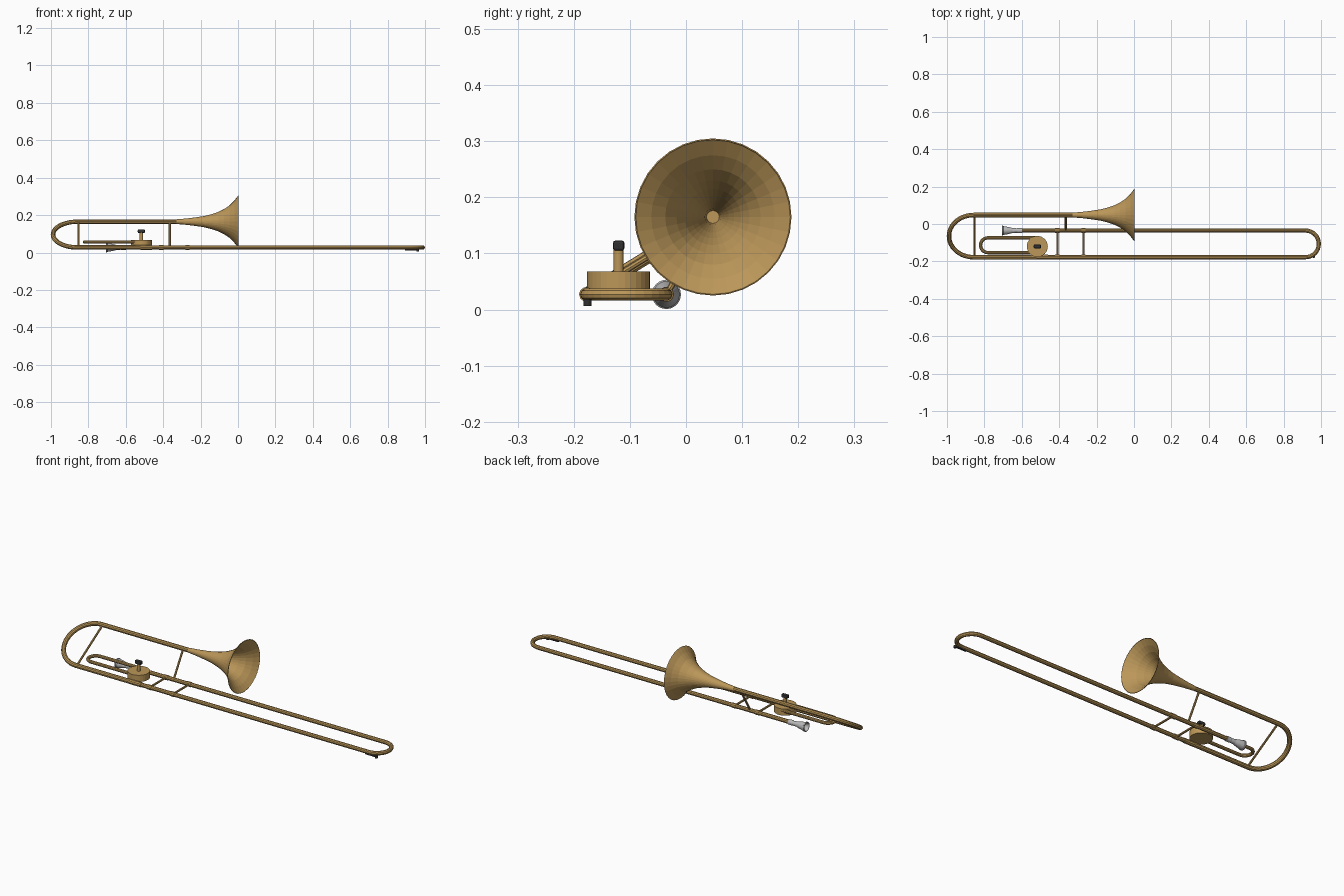
import bpy, bmesh, math
from mathutils import Vector

if "Cube" in bpy.data.objects:
    bpy.data.objects.remove(bpy.data.objects["Cube"])


def material(name, rgb):
    m = bpy.data.materials.new(name)
    m.diffuse_color = (*rgb, 1)
    m.use_nodes = True
    m.node_tree.nodes["Principled BSDF"].inputs["Base Color"].default_value = m.diffuse_color
    return m


BRASS = material("brass", (0.50, 0.31, 0.10))
SILVER = material("silver", (0.50, 0.50, 0.50))
BLACK = material("black", (0.03, 0.03, 0.03))

BELL = (0.048, 0.165)      # (y, z) of the bell axis
LEAD = (-0.035, 0.027)     # slide tube on the mouthpiece side
OUTER = (-0.1775, 0.027)   # slide tube on the valve side
VALVE = Vector((-0.517, -0.12, 0))


def at(x, yz):
    return Vector((x, *yz))


def tube(name, points, r, mat=BRASS, sides=16):
    c = bpy.data.curves.new(name, 'CURVE')
    c.dimensions = '3D'
    c.bevel_depth = r
    c.bevel_resolution = sides // 4 - 1
    c.use_fill_caps = True
    s = c.splines.new('POLY')
    s.points.add(len(points) - 1)
    for p, co in zip(s.points, points):
        p.co = (*co, 1)
    s.use_smooth = False
    c.materials.append(mat)
    o = bpy.data.objects.new(name, c)
    bpy.context.collection.objects.link(o)
    return o


def bow(a, b, direction, n=16):
    """Half circle from a to b, bulging along x in the given direction."""
    mid, arm = (a + b) / 2, (a - b) / 2
    out = Vector((direction * arm.length, 0, 0))
    return [mid + arm * math.cos(math.pi * i / n) + out * math.sin(math.pi * i / n)
            for i in range(n + 1)]


def lathe(name, profile, origin, axis='X', mat=BRASS, sides=32):
    """Revolve (along, radius) pairs about the X or Z axis."""
    bm = bmesh.new()
    rings = []
    for t, r in profile:
        ring = []
        for i in range(sides):
            a = 2 * math.pi * i / sides
            u, v = r * math.cos(a), r * math.sin(a)
            ring.append(bm.verts.new((t, u, v) if axis == 'X' else (u, v, t)))
        rings.append(ring)
    for p, q in zip(rings, rings[1:]):
        for i in range(sides):
            j = (i + 1) % sides
            bm.faces.new((p[i], p[j], q[j], q[i]))
    bm.faces.new(rings[0])
    bm.faces.new(rings[-1])
    bmesh.ops.recalc_face_normals(bm, faces=bm.faces)
    return finish(name, bm, origin, mat)


def box(name, center, size, mat, bevel):
    bm = bmesh.new()
    bmesh.ops.create_cube(bm, size=1)
    bmesh.ops.scale(bm, vec=size, verts=bm.verts)
    bmesh.ops.bevel(bm, geom=bm.edges[:], offset=bevel, segments=2,
                    profile=0.5, affect='EDGES')
    return finish(name, bm, center, mat)


def finish(name, bm, origin, mat):
    me = bpy.data.meshes.new(name)
    bm.to_mesh(me)
    bm.free()
    me.materials.append(mat)
    o = bpy.data.objects.new(name, me)
    o.location = origin
    bpy.context.collection.objects.link(o)
    return o


# Bell: outer flare, rolled rim, then back down the inside
flare = [(-0.33, 0.0125), (-0.28, 0.0165), (-0.23, 0.0225), (-0.18, 0.030),
         (-0.14, 0.040), (-0.105, 0.052), (-0.075, 0.067), (-0.045, 0.087),
         (-0.02, 0.112), (0.0, 0.1385)]
inside = [(x, r - 0.002) for x, r in reversed(flare)]
lathe("bell", flare + [(0.002, 0.140), (0.003, 0.138)] + inside[0:], at(0, BELL))

# Bell tube, tuning bow and return tube in one sweep
tube("tuning_tube", [at(-0.32, BELL)] + bow(at(-0.857, BELL), at(-0.857, OUTER), -1, 24)
     + [at(-0.50, OUTER)], 0.0122)

# Hand slide
tube("hand_slide", [at(-0.62, LEAD)] + bow(at(0.917, LEAD), at(0.917, OUTER), 1)
     + [at(-0.50, OUTER)], 0.0112)

# Sleeves on the slide and tuning tubes
for name, x, yz, half in [("slide_sleeve", -0.27, LEAD, 0.012),
                          ("slide_sleeve", -0.27, OUTER, 0.012),
                          ("grip_sleeve", -0.41, LEAD, 0.012),
                          ("grip_sleeve", -0.41, OUTER, 0.012),
                          ("joint_sleeve", -0.49, OUTER, 0.03)]:
    tube(name, [at(x - half, yz), at(x + half, yz)], 0.0132)

# Cross braces
for name, x, a, b in [("bow_brace", -0.852, BELL, OUTER),
                      ("bell_brace", -0.365, BELL, LEAD),
                      ("grip_brace", -0.41, LEAD, OUTER),
                      ("slide_brace", -0.27, LEAD, OUTER)]:
    tube(name, [at(x, a), at(x, b)], 0.0055, sides=12)

# Mouthpiece with hollow cup
lathe("mouthpiece", [(-0.60, 0.0135), (-0.622, 0.0135), (-0.626, 0.012), (-0.65, 0.0135),
                     (-0.668, 0.018), (-0.685, 0.0215), (-0.698, 0.0235), (-0.70, 0.026),
                     (-0.706, 0.026), (-0.707, 0.022), (-0.692, 0.017), (-0.675, 0.006)],
      at(0, LEAD), mat=SILVER, sides=24)

# Valve with its lever post and key
lathe("valve_body", [(0.032, 0.056), (0.068, 0.056)], VALVE, 'Z')
lathe("valve_post", [(0.066, 0.009), (0.108, 0.009)], VALVE, 'Z', sides=16)
box("valve_key", VALVE + Vector((0, 0, 0.114)), (0.038, 0.020, 0.018), BLACK, 0.004)

# Extra tubing loop
y1, y2, z = -0.074, -0.153, 0.057
tube("valve_loop", [Vector((-0.52, y1, z))]
     + bow(Vector((-0.781, y1, z)), Vector((-0.781, y2, z)), -1)
     + [Vector((-0.52, y2, z))], 0.009)

# Water key under the slide bow
box("water_key_lever", (0.930, -0.1755, 0.0135), (0.072, 0.009, 0.006), BLACK, 0.001)
lathe("water_key_pad", [(0.006, 0.007), (0.018, 0.007)], (0.961, -0.1755, 0), 'Z', BLACK, 12)
